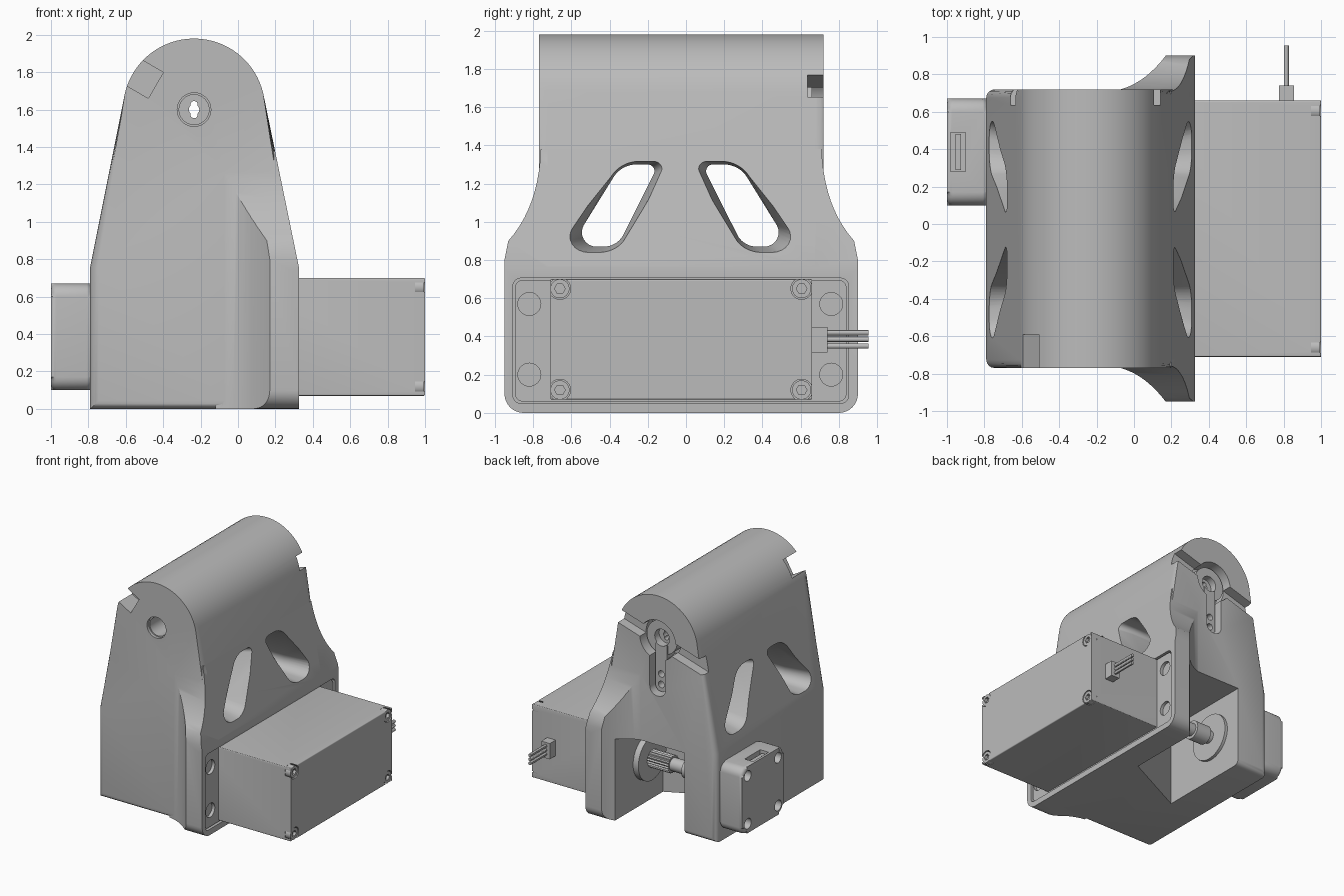
import bpy, bmesh
from math import sin, cos, pi, radians
from mathutils import Matrix, Vector

if "Cube" in bpy.data.objects:
    bpy.data.objects.remove(bpy.data.objects["Cube"])

grey = bpy.data.materials.new("plain grey")
grey.use_nodes = True
grey.diffuse_color = (0.5, 0.5, 0.5, 1)
grey.node_tree.nodes["Principled BSDF"].inputs["Base Color"].default_value = (0.5, 0.5, 0.5, 1)


def finish(name, bm):
    bmesh.ops.recalc_face_normals(bm, faces=bm.faces)
    mesh = bpy.data.meshes.new(name)
    bm.to_mesh(mesh)
    bm.free()
    mesh.materials.append(grey)
    ob = bpy.data.objects.new(name, mesh)
    bpy.context.collection.objects.link(ob)
    return ob


def place(axis, a, b, t):
    return {"x": (t, a, b), "y": (a, t, b), "z": (a, b, t)}[axis]


def loft(name, axis, sections, rim=0):
    """Skin equal-length outlines; sections are (position, points)."""
    bm = bmesh.new()
    rings = [[bm.verts.new(place(axis, a, b, t)) for a, b in pts] for t, pts in sections]
    n = len(rings[0])
    for r, s in zip(rings, rings[1:]):
        for i in range(n):
            bm.faces.new((r[i], r[(i + 1) % n], s[(i + 1) % n], s[i]))
    caps = [bm.faces.new(rings[0]), bm.faces.new(rings[-1])]
    if rim:
        edges = list({e for f in caps for e in f.edges})
        bmesh.ops.bevel(bm, geom=edges, offset=rim, segments=4, profile=0.5, affect="EDGES")
    return finish(name, bm)


def prism(name, axis, pts, lo, hi, rim=0):
    return loft(name, axis, [(lo, pts), (hi, pts)], rim)


def arc(cx, cy, r, a0, a1, n=8):
    return [(cx + r * cos(radians(a0 + (a1 - a0) * i / n)),
             cy + r * sin(radians(a0 + (a1 - a0) * i / n))) for i in range(n + 1)]


def rounded(a0, a1, b0, b1, r):
    return (arc(a1 - r, b1 - r, r, 0, 90) + arc(a0 + r, b1 - r, r, 90, 180)
            + arc(a0 + r, b0 + r, r, 180, 270) + arc(a1 - r, b0 + r, r, 270, 360))


def rod(name, axis, a, b, r, lo, hi, n=32):
    return prism(name, axis, arc(a, b, r, 0, 360 - 360 / n, n - 1), lo, hi)


def box(name, x0, x1, y0, y1, z0, z1, rim=0):
    return prism(name, "z", [(x0, y0), (x1, y0), (x1, y1), (x0, y1)], z0, z1, rim)


def curve(p, q, r, n=10):
    """Quadratic bend from p to r with handle q."""
    p, q, r = Vector(p), Vector(q), Vector(r)
    return [tuple(p * (1 - t) ** 2 + q * 2 * t * (1 - t) + r * t * t)
            for t in [i / n for i in range(n + 1)]]


def combine(ob, tools, mode="DIFFERENCE"):
    for tool in tools:
        mod = ob.modifiers.new("b", "BOOLEAN")
        mod.operation, mod.object, mod.solver = mode, tool, "EXACT"
        dg = bpy.context.evaluated_depsgraph_get()
        mesh = bpy.data.meshes.new_from_object(ob.evaluated_get(dg))
        ob.modifiers.clear()
        ob.data = mesh
        bpy.data.objects.remove(tool)
    return ob


# Housing: rounded tapered profile, plus a flared foot on the motor side
PX, PZ = -0.235, 1.6
profile = [(-0.79, 0), (0.325, 0), (0.325, 0.76)] + arc(PX, PZ, 0.38, 13, 167, 32) + [(-0.79, 0.76)]
body = prism("housing", "y", profile, -0.77, 0.72, 0.045)
foot = prism("foot", "y", profile, -1, 1)
side = (arc(-0.85, 0.1, 0.1, 180, 270) + arc(0.8, 0.1, 0.1, 270, 360)
        + [(0.9, 0.8)] + curve((0.88, 0.9), (0.72, 1.08), (0.71, 1.38))
        + curve((-0.76, 1.38), (-0.77, 1.08), (-0.93, 0.9)) + [(-0.95, 0.8)])
plan = (curve((-0.12, -0.76), (0.04, -0.78), (0.17, -0.95)) + [(0.4, -0.95), (0.4, 0.9)]
        + curve((0.17, 0.9), (0.04, 0.73), (-0.12, 0.71)))
combine(foot, [prism("side_cut", "x", side, -1, 1), prism("plan_cut", "z", plan, -0.1, 1.5)], "INTERSECT")
combine(body, [foot], "UNION")

# Slanted windows that widen toward the outside
window = (arc(-0.47, 0.945, 0.075, 150, 270) + arc(-0.43, 0.985, 0.115, 270, 328)
          + arc(-0.2, 1.265, 0.035, -20, 90) + arc(-0.26, 1.16, 0.14, 90, 150))
cutters = []
for flip in (False, True):
    pts = [(-0.06 - y, z) for y, z in window] if flip else window
    cy = 0.295 if flip else -0.355
    wide = [(cy + (y - cy) * 1.5, 1.08 + (z - 1.08) * 1.2) for y, z in pts]
    cutters.append(loft("window_cut", "x", [(-0.85, wide), (-0.56, pts), (0.1, pts), (0.39, wide)]))
# Lower cavity, motor recess, pivot bore and horn pocket
cutters += [
    prism("cavity_cut", "z", [(-0.49, 1), (-0.49, -0.12), (0.1, 0.17), (0.1, 1)], -0.1, 0.7),
    prism("recess_cut", "x", rounded(-0.905, 0.85, 0.05, 0.705, 0.04), 0.285, 0.5),
    rod("bore_cut", "y", PX, PZ, 0.08, -1, 0.6),
    rod("rim_cut", "y", PX, PZ, 0.09, -1, -0.745),
    rod("pocket_cut", "y", PX, PZ, 0.17, 0.56, 1),
    prism("arm_cut", "y", rounded(PX - 0.075, PX + 0.075, 1.12, 1.6, 0.07), 0.6, 1),
    box("corner_notch", -0.07, 0.07, -1, -0.59, -0.08, 0.08),
    prism("groove_cut", "y", rounded(-0.6, 0.6, -0.06, 0.06, 0.03), 0.635, 1),
]
cutters[-2].matrix_world = Matrix.Translation((-0.5, 0, 1.765)) @ Matrix.Rotation(radians(30), 4, "Y")
cutters[-1].matrix_world = Matrix.Translation((PX, 0, PZ)) @ Matrix.Rotation(radians(-17), 4, "Y")
bpy.context.view_layer.update()
combine(body, cutters)

# Output horn in the rear pocket, with a lower arm
horn = rod("horn", "y", PX, PZ, 0.145, 0.5, 0.66)
arm = prism("arm", "y", rounded(PX - 0.055, PX + 0.055, 1.14, 1.58, 0.05), 0.55, 0.67)
combine(horn, [arm], "UNION")
combine(horn, [rod("h", "y", PX, PZ, 0.07, 0.6, 1),
               prism("h", "y", rounded(PX - 0.018, PX + 0.018, PZ - 0.045, PZ + 0.045, 0.015), 0, 1),
               rod("h", "y", PX, PZ, 0.028, 0, 1)]
        + [rod("h", "y", PX, z, 0.028, 0.6, 1) for z in (1.2, 1.29)])

# Motor: case, notched corners with screws, end plate and mounting flange
motor = box("motor_case", 0.15, 1, -0.71, 0.66, 0.07, 0.7, 0.008)
corners = [(y, z) for y in (-0.66, 0.605) for z in (0.12, 0.65)]
combine(motor, [prism("c", "x", rounded(y - 0.055, y + 0.055, z - 0.055, z + 0.055, 0.05), 0.945, 1.1)
                for y, z in corners])
plate = prism("motor_end_plate", "x", rounded(-0.7, 0.65, 0.08, 0.69, 0.02), 0.99, 1.0)
combine(plate, [rod("c", "x", y, z, 0.056, 0.9, 1.1) for y, z in corners])
for y, z in corners:
    screw = rod("motor_screw", "x", y, z, 0.05, 0.93, 0.995)
    combine(screw, [rod("c", "x", y, z, 0.028, 0.97, 1.1, 6)])
flange = prism("motor_flange", "x", rounded(-0.895, 0.84, 0.06, 0.695, 0.04), 0.27, 0.312)
combine(flange, [rod("c", "x", y, z, 0.06, 0.2, 0.4) for y in (-0.82, 0.76) for z in (0.2, 0.57)])

# Cable plug and three wires
box("cable_plug", 0.775, 0.855, 0.63, 0.74, 0.315, 0.45)
for z in (0.35, 0.385, 0.42):
    rod("wire", "y", 0.815, z, 0.014, 0.72, 0.955, 12)

# Drive shaft through the cavity
SY, SZ = 0.385, 0.385
rod("gear_boss", "x", SY, SZ, 0.19, 0.05, 0.2)
rod("drive_shaft", "x", SY, SZ, 0.055, -0.5, 0.1)
rod("shaft_collar", "x", SY, SZ, 0.08, -0.42, -0.28)
spline = [(SY + r * cos(a), SZ + r * sin(a)) for i in range(40)
          for r, a in [(0.075 if i % 2 else 0.065, i * pi / 20)]]
prism("splined_coupler", "x", spline, -0.15, 0.06)
rod("bearing_disc", "x", SY, SZ, 0.2, -0.5, -0.465, 48)

# Side cap with four screw holes and a connector socket
cap = prism("side_cap", "x", rounded(0.1, 0.67, 0.1, 0.67, 0.07), -1, -0.78, 0.03)
combine(cap, [rod("c", "x", y, z, 0.045, -1.1, -0.93) for y in (0.18, 0.59) for z in (0.18, 0.59)]
        + [box("c", -0.98, -0.9, 0.28, 0.49, 0.6, 0.8)])
box("socket_tongue", -0.955, -0.925, 0.29, 0.48, 0.59, 0.65)

# Smooth curved surfaces, keep the hard edges
bpy.ops.object.select_all(action="DESELECT")
for ob in bpy.context.scene.objects:
    if ob.type == "MESH":
        ob.select_set(True)
        bpy.context.view_layer.objects.active = ob
bpy.ops.object.shade_smooth_by_angle(angle=radians(30))
